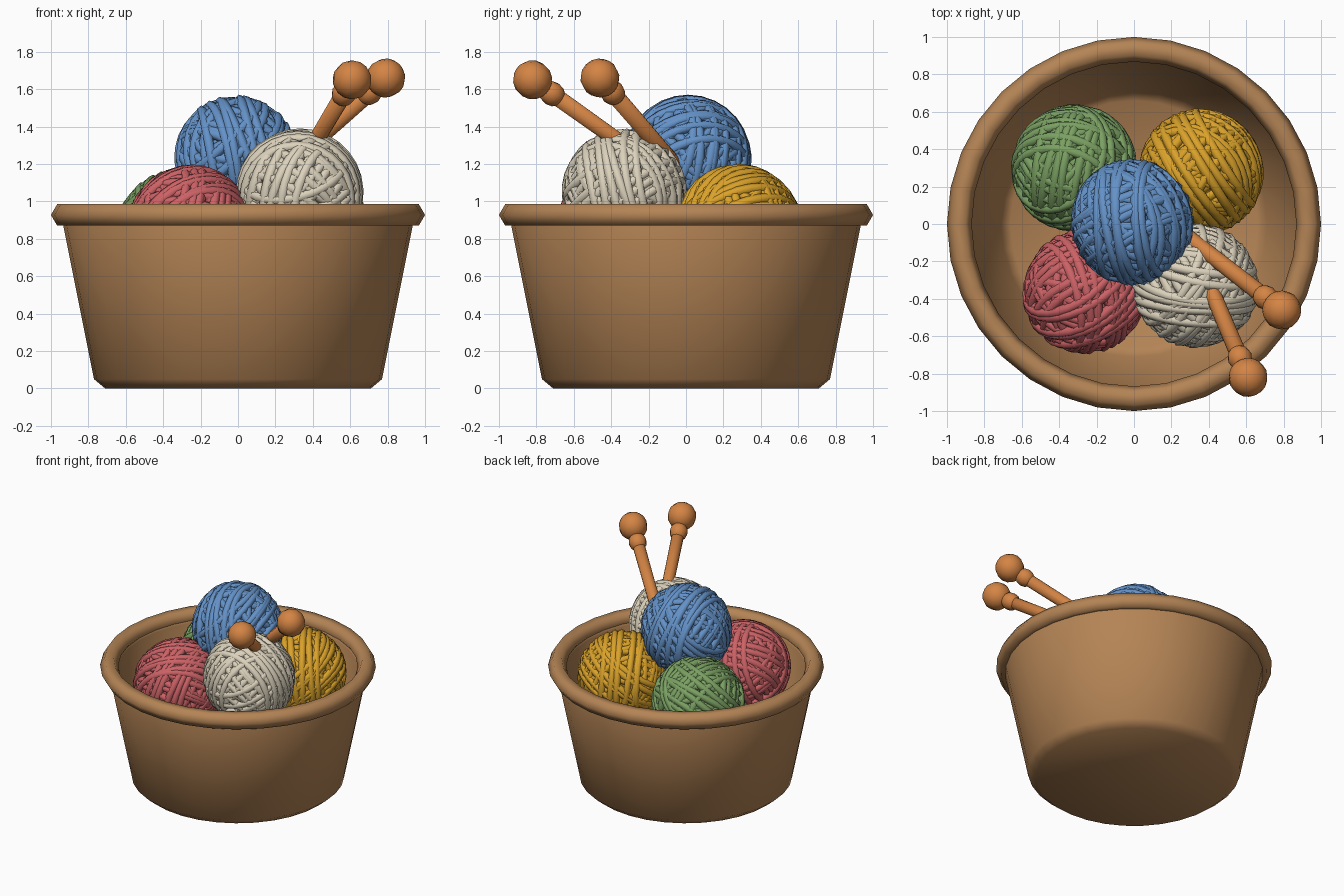
import bpy, bmesh, math, random
from mathutils import Vector, Matrix

if "Cube" in bpy.data.objects:
    bpy.data.objects.remove(bpy.data.objects["Cube"])

random.seed(7)


def material(name, rgb):
    mat = bpy.data.materials.new(name)
    lin = [((c / 255 + 0.055) / 1.055) ** 2.4 for c in rgb]
    mat.diffuse_color = (*lin, 1)
    mat.use_nodes = True
    mat.node_tree.nodes["Principled BSDF"].inputs["Base Color"].default_value = mat.diffuse_color
    return mat


def lathe(bm, profile, segments, matrix=Matrix(), closed=False):
    """Spin (radius, height) points round the local z axis; radius 0 makes a pole."""
    rings = []
    for r, z in profile:
        if r == 0:
            rings.append([bm.verts.new(matrix @ Vector((0, 0, z)))] * segments)
        else:
            rings.append([bm.verts.new(matrix @ Vector((
                r * math.cos(math.tau * i / segments),
                r * math.sin(math.tau * i / segments), z))) for i in range(segments)])
    pairs = list(zip(rings, rings[1:]))
    if closed:
        pairs.append((rings[-1], rings[0]))
    for a, b in pairs:
        for i in range(segments):
            j = (i + 1) % segments
            corners = list(dict.fromkeys((a[i], a[j], b[j], b[i])))
            bm.faces.new(corners)


def finish(name, bm, mat):
    bmesh.ops.recalc_face_normals(bm, faces=bm.faces)
    for f in bm.faces:
        f.smooth = True
    mesh = bpy.data.meshes.new(name)
    bm.to_mesh(mesh)
    bm.free()
    mesh.materials.append(mat)
    obj = bpy.data.objects.new(name, mesh)
    bpy.context.collection.objects.link(obj)
    return obj


def ring_profile(major, minor, height, sides):
    return [(major + minor * math.cos(math.tau * k / sides),
             height + minor * math.sin(math.tau * k / sides)) for k in range(sides)]


def ball_profile(radius, steps, centre=0, stretch=1):
    pts = []
    for k in range(steps + 1):
        a = math.pi * k / steps
        r = radius * math.sin(a) if 0 < k < steps else 0
        pts.append((r, centre - radius * stretch * math.cos(a)))
    return pts


# Basket: hollow tapered tub with a thick rounded rim
tan = material("basket tan", (180, 132, 85))
bm = bmesh.new()
lathe(bm, [(0, 0), (0.71, 0), (0.77, 0.05), (0.94, 0.90), (0.93, 0.93),
           (0.88, 0.93), (0.87, 0.90), (0.71, 0.10), (0.66, 0.06), (0, 0.06)], 32)
finish("basket", bm, tan)
bm = bmesh.new()
lathe(bm, ring_profile(0.934, 0.066, 0.928, 6), 32, closed=True)
finish("basket_rim", bm, tan)


# Yarn balls: a solid core wrapped in bundles of near-parallel strands
def yarn_ball(name, mat, centre, outer_axis):
    bm = bmesh.new()
    place = Matrix.Translation(centre)
    lathe(bm, ball_profile(0.298, 12), 24, place)
    outer = Vector(outer_axis).normalized()
    side = outer.orthogonal().normalized()
    axes = [side, outer.cross(side), (outer + side).normalized(),
            (outer.cross(side) - side * 0.8 + outer * 0.5).normalized(),
            (outer.cross(side) + side * 0.7 - outer * 0.7).normalized(), outer]
    for n, axis in enumerate(axes):
        reach = 0.294 + 0.004 * n
        count = 9 if n < 2 else 6
        for k in range(count):
            offset = (k - (count - 1) / 2) * 0.054 + random.uniform(-0.006, 0.006)
            wobble = Vector([random.uniform(-0.09, 0.09) for _ in range(3)])
            turn = (axis + wobble).to_track_quat('Z', 'Y').to_matrix().to_4x4()
            major = math.sqrt(reach ** 2 - offset ** 2)
            lathe(bm, ring_profile(major, 0.028, offset, 6), 28, place @ turn, closed=True)
    finish(name, bm, mat)


yarn_ball("blue_yarn_ball", material("blue yarn", (100, 146, 200)),
          (-0.01, 0.01, 1.23), (1, 0.1, 0.25))
yarn_ball("cream_yarn_ball", material("cream yarn", (220, 210, 188)),
          (0.33, -0.33, 1.05), (0.1, 1, 0.25))
yarn_ball("green_yarn_ball", material("green yarn", (122, 160, 98)),
          (-0.32, 0.30, 0.84), (-0.5, 0.3, 0.8))
yarn_ball("red_yarn_ball", material("red yarn", (204, 98, 102)),
          (-0.26, -0.36, 0.86), (-0.5, 0.7, 0.5))
yarn_ball("yellow_yarn_ball", material("yellow yarn", (218, 162, 42)),
          (0.36, 0.28, 0.86), (0.8, 0.5, 0.1))


# Knitting needles: round head, collar and long pointed shaft
wood = material("needle wood", (212, 132, 68))
needles = {"needle_front": ((0.61, -0.82, 1.65), (-0.19, 0.45, -0.32)),
           "needle_right": ((0.79, -0.46, 1.66), (-0.49, 0.38, -0.44))}
for name, (head, direction) in needles.items():
    aim = Vector(direction).to_track_quat('Z', 'Y').to_matrix().to_4x4()
    place = Matrix.Translation(head) @ aim
    bm = bmesh.new()
    lathe(bm, ball_profile(0.105, 8), 12, place)
    finish(name + "_head", bm, wood)
    bm = bmesh.new()
    lathe(bm, ball_profile(0.066, 6, 0.135, 1.1), 12, place)
    finish(name + "_collar", bm, wood)
    bm = bmesh.new()
    lathe(bm, [(0, 0.05), (0.046, 0.05), (0.042, 0.85), (0, 1.0)], 12, place)
    finish(name + "_shaft", bm, wood)
